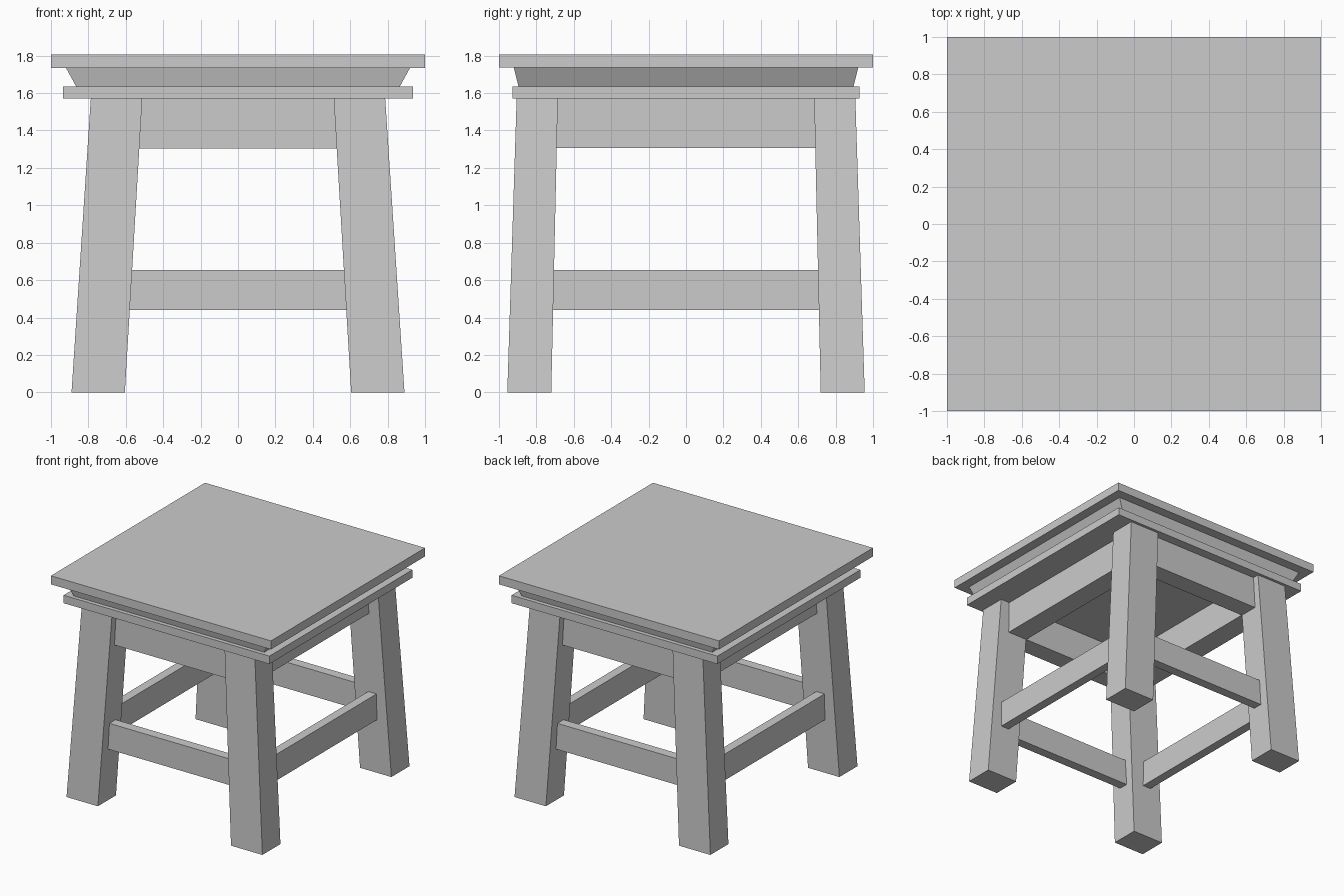
import bpy

if "Cube" in bpy.data.objects:
    bpy.data.objects.remove(bpy.data.objects["Cube"])


def prism(name, z0, rect0, z1, rect1=None):
    """Six-sided block between two horizontal rectangles (x0, x1, y0, y1)."""
    rect1 = rect1 or rect0
    verts = []
    for z, (x0, x1, y0, y1) in ((z0, rect0), (z1, rect1)):
        x0, x1 = sorted((x0, x1))
        y0, y1 = sorted((y0, y1))
        verts += [(x0, y0, z), (x1, y0, z), (x1, y1, z), (x0, y1, z)]
    faces = [(3, 2, 1, 0), (4, 5, 6, 7)]
    faces += [(i, (i + 1) % 4, (i + 1) % 4 + 4, i + 4) for i in range(4)]
    mesh = bpy.data.meshes.new(name)
    mesh.from_pydata(verts, [], faces)
    obj = bpy.data.objects.new(name, mesh)
    bpy.context.collection.objects.link(obj)
    return obj


def square(hx, hy):
    return (-hx, hx, -hy, hy)


# Seat: top board, flared neck, lower board
prism("seat_top", 1.735, square(1.0, 1.0), 1.805)
prism("seat_neck", 1.635, square(0.865, 0.895), 1.735, square(0.92, 0.92))
prism("seat_base", 1.57, square(0.935, 0.928), 1.635)

# Splayed legs
for sx, xname in ((-1, "left"), (1, "right")):
    for sy, yname in ((-1, "front"), (1, "back")):
        prism(f"{yname}_{xname}_leg",
              0.0, (sx * 0.605, sx * 0.89, sy * 0.72, sy * 0.955),
              1.57, (sx * 0.512, sx * 0.787, sy * 0.685, sy * 0.905))

# Rails running between the legs: thick aprons under the seat, thin stretchers below
for part, z0, z1, ends, xs, ys in (
        ("apron", 1.305, 1.57, (0.54, 0.70), (0.525, 0.705), (0.69, 0.85)),
        ("stretcher", 0.44, 0.655, (0.60, 0.73), (0.69, 0.765), (0.78, 0.86))):
    ex, ey = ends
    for s, yname, xname in ((-1, "front", "left"), (1, "back", "right")):
        prism(f"{yname}_{part}", z0, (-ex, ex, s * ys[0], s * ys[1]), z1)
        prism(f"{xname}_{part}", z0, (s * xs[0], s * xs[1], -ey, ey), z1)
